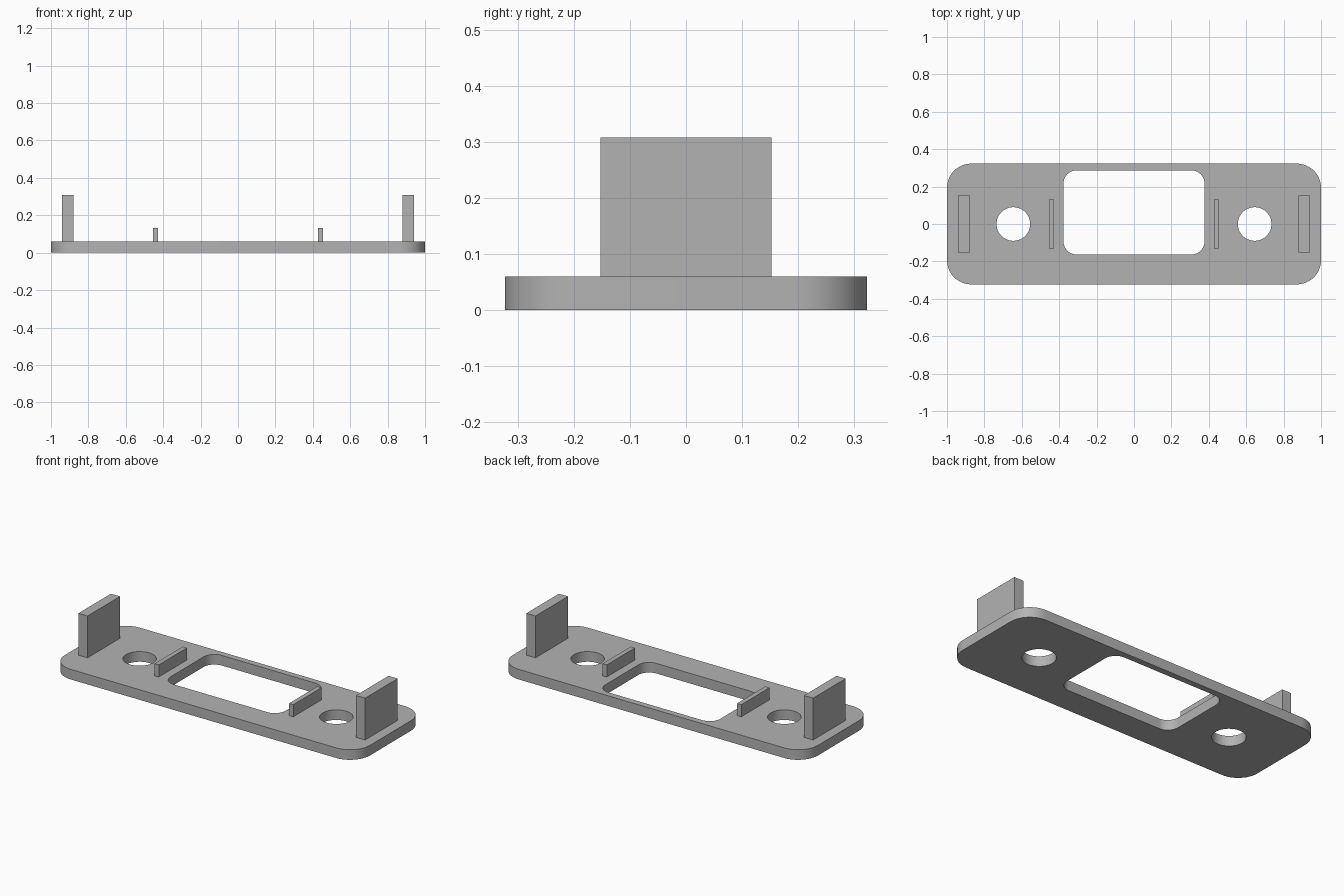
import bpy, bmesh
from math import cos, sin, pi, radians

if "Cube" in bpy.data.objects:
    bpy.data.objects.remove(bpy.data.objects["Cube"])

GREY = (0.45, 0.45, 0.45, 1)
grey = bpy.data.materials.new("plain grey")
grey.use_nodes = True
grey.diffuse_color = GREY
grey.node_tree.nodes["Principled BSDF"].inputs["Base Color"].default_value = GREY

THICK = 0.06


def rounded_rect(x0, x1, y0, y1, r, steps=12):
    """Outline of a rectangle with round corners, counter-clockwise."""
    centres = [(x1 - r, y1 - r), (x0 + r, y1 - r), (x0 + r, y0 + r), (x1 - r, y0 + r)]
    return [(cx + r * cos(a), cy + r * sin(a))
            for q, (cx, cy) in enumerate(centres)
            for a in [(q + i / steps) * pi / 2 for i in range(steps + 1)]]


def circle(cx, cy, r, steps=48):
    return [(cx + r * cos(2 * pi * i / steps), cy + r * sin(2 * pi * i / steps))
            for i in range(steps)]


def finish(bm, name):
    bmesh.ops.recalc_face_normals(bm, faces=bm.faces)
    mesh = bpy.data.meshes.new(name)
    bm.to_mesh(mesh)
    bm.free()
    mesh.materials.append(grey)
    obj = bpy.data.objects.new(name, mesh)
    bpy.context.collection.objects.link(obj)
    return obj


def extruded(name, loops, z0, z1):
    """Fill the outer loop minus the inner loops and raise it to a solid."""
    bm = bmesh.new()
    for loop in loops:
        vs = [bm.verts.new((x, y, z0)) for x, y in loop]
        for a, b in zip(vs, vs[1:] + vs[:1]):
            bm.edges.new((a, b))
    bmesh.ops.triangle_fill(bm, edges=bm.edges[:], normal=(0, 0, 1))
    top = bmesh.ops.extrude_face_region(bm, geom=bm.faces[:], use_keep_orig=True)
    verts = [g for g in top["geom"] if isinstance(g, bmesh.types.BMVert)]
    bmesh.ops.translate(bm, verts=verts, vec=(0, 0, z1 - z0))
    return finish(bm, name)


def box(name, x0, x1, half_y, z0, z1):
    bm = bmesh.new()
    bmesh.ops.create_cube(bm, size=1)
    for v in bm.verts:
        v.co = (x1 if v.co.x > 0 else x0,
                half_y if v.co.y > 0 else -half_y,
                z1 if v.co.z > 0 else z0)
    return finish(bm, name)


# Base plate with the window and two round holes
plate = extruded("base_plate", [
    rounded_rect(-1, 1, -0.323, 0.323, 0.13),
    rounded_rect(-0.377, 0.377, -0.163, 0.287, 0.07),
    circle(-0.645, 0, 0.09),
    circle(0.645, 0, 0.09),
], 0, THICK)
bpy.ops.object.select_all(action="DESELECT")
plate.select_set(True)
bpy.context.view_layer.objects.active = plate
bpy.ops.object.shade_smooth_by_angle(angle=radians(30))

# Tall end tabs and low inner ribs on both sides
for side, s in (("left", 1), ("right", -1)):
    for part, near, far, half_y, top in (("end_tab", 0.88, 0.94, 0.152, 0.308),
                                         ("inner_rib", 0.427, 0.455, 0.132, 0.132)):
        x0, x1 = sorted((s * near, s * far))
        box(f"{side}_{part}", x0, x1, half_y, THICK, top)
